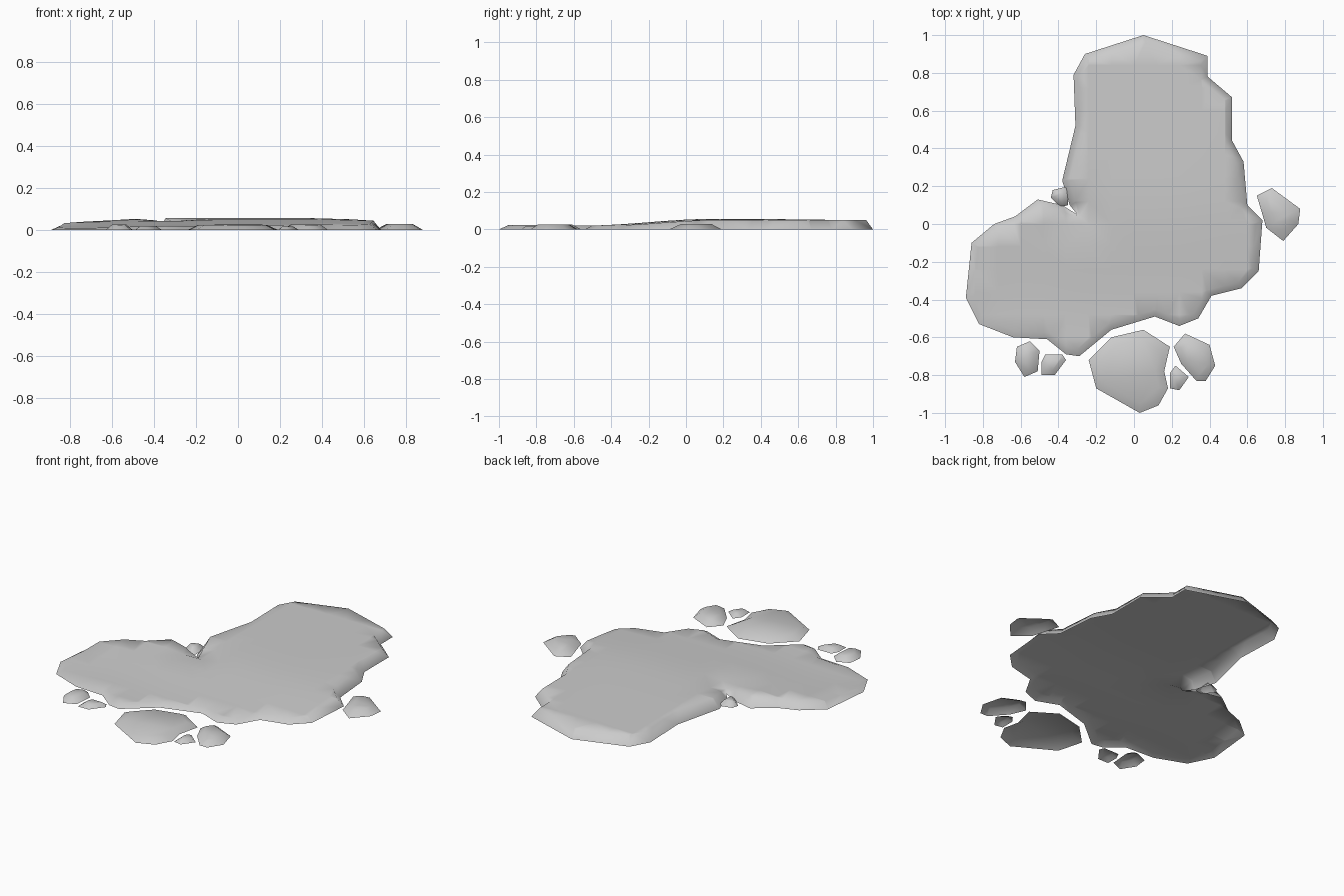
import bpy
import bmesh
import math
from mathutils import Vector

default_cube = bpy.data.objects.get("Cube")
if default_cube:
    bpy.data.objects.remove(default_cube, do_unlink=True)

# One plain grey for the whole spill
grey = bpy.data.materials.new("light_grey")
grey.use_nodes = True
colour = (0.6, 0.6, 0.6, 1.0)
grey.diffuse_color = colour
grey.node_tree.nodes["Principled BSDF"].inputs["Base Color"].default_value = colour


def smoothstep(low, high, value):
    t = min(max((value - low) / (high - low), 0), 1)
    return t * t * (3 - 2 * t)


def slab_height(x, y):
    """Thin at the front and left lobe, thickest behind the middle."""
    z = 0.02 + 0.037 * smoothstep(-0.55, 0.15, y)
    z -= 0.012 * smoothstep(-0.3, -0.85, x)
    z -= 0.009 * smoothstep(0.3, 0.7, x)
    z -= 0.007 * smoothstep(0.2, 1, y)
    notch = math.hypot(x + 0.3, y - 0.05)
    return max(z - 0.035 * math.exp(-(notch / 0.08) ** 2), 0.006)


def inward_offset(points, width):
    """Move every corner of a clockwise outline inward."""
    result = []
    for i, point in enumerate(points):
        before = (point - points[i - 1]).normalized()
        after = (points[(i + 1) % len(points)] - point).normalized()
        normals = [Vector((d.y, -d.x)) for d in (before, after)]
        miter = normals[0] + normals[1]
        miter /= max(miter.length_squared / 2, 0.8)
        result.append(point + miter * width)
    return result


def build_shell(name, outline, bevel, height, grid=None):
    """Open-bottomed shell: sloping rim around a gently curved top."""
    points = [Vector(p) for p in outline]
    bm = bmesh.new()
    outer = [bm.verts.new((p.x, p.y, 0)) for p in points]
    inner = [bm.verts.new((p.x, p.y, 0)) for p in inward_offset(points, bevel)]
    count = len(points)
    for i in range(count):
        j = (i + 1) % count
        bm.faces.new((outer[i], outer[j], inner[j], inner[i]))
    top = [bm.faces.new(inner)]

    # Cut the top into a grid so that it can follow the height
    if grid:
        for axis in (Vector((1, 0, 0)), Vector((0, 1, 0))):
            for step in range(-8, 9):
                edges = {e for f in top for e in f.edges}
                verts = {v for f in top for v in f.verts}
                cut = bmesh.ops.bisect_plane(
                    bm, geom=list(verts) + list(edges) + top, dist=0.0001,
                    plane_co=axis * step * grid, plane_no=axis)
                top = [g for g in cut["geom"] if isinstance(g, bmesh.types.BMFace)]

    for v in {v for f in top for v in f.verts}:
        v.co.z = height(v.co.x, v.co.y)
    bmesh.ops.triangulate(bm, faces=bm.faces[:])
    for f in bm.faces:
        f.normal_update()
        if f.normal.z < 0:
            f.normal_flip()
        f.smooth = True

    mesh = bpy.data.meshes.new(name)
    bm.to_mesh(mesh)
    bm.free()
    mesh.materials.append(grey)
    obj = bpy.data.objects.new(name, mesh)
    bpy.context.collection.objects.link(obj)
    return obj


# Main slab, traced clockwise from its back tip
slab_outline = [
    (.05, 1), (.39, .89), (.39, .78), (.52, .67), (.52, .44), (.58, .33),
    (.6, .1), (.68, .02), (.66, -.25), (.57, -.34), (.41, -.38), (.34, -.5),
    (.24, -.54), (.11, -.49), (-.12, -.56), (-.29, -.7), (-.36, -.69),
    (-.46, -.61), (-.64, -.6), (-.82, -.53), (-.89, -.39), (-.86, -.1),
    (-.74, 0), (-.63, .04), (-.51, .13), (-.38, .1), (-.3, .05), (-.34, .1),
    (-.38, .23), (-.31, .52), (-.32, .79), (-.26, .9)]
build_shell("main_slab", slab_outline, 0.035, slab_height, grid=0.12)

# Loose pieces around the slab: outline, rim width, thickness
pieces = {
    "right_piece": ([(.65, .15), (.73, .19), (.88, .08), (.87, 0),
                     (.79, -.09), (.7, -.02), (.68, .05)], .045, .028),
    "large_front_piece": ([(-.12, -.6), (.05, -.56), (.19, -.65), (.16, -.78),
                           (.18, -.87), (.13, -.96), (.03, -1), (-.2, -.87),
                           (-.24, -.72)], .045, .026),
    "front_right_piece": ([(.27, -.58), (.4, -.64), (.43, -.75), (.38, -.83),
                           (.33, -.83), (.25, -.74), (.21, -.65)], .035, .027),
    "small_front_piece": ([(.22, -.75), (.29, -.81), (.24, -.88),
                           (.19, -.87), (.19, -.79)], .022, .02),
    "front_left_piece": ([(-.62, -.65), (-.55, -.62), (-.5, -.67),
                          (-.51, -.78), (-.58, -.81), (-.63, -.73)], .03, .027),
    "inner_left_piece": ([(-.47, -.69), (-.38, -.69), (-.36, -.72),
                          (-.42, -.8), (-.49, -.8), (-.49, -.73)], .025, .02),
    "notch_piece": ([(-.43, .18), (-.35, .2), (-.35, .1), (-.39, .09),
                     (-.44, .14)], .022, .03),
}
for name, (outline, bevel, thickness) in pieces.items():
    build_shell(name, outline, bevel,
                lambda x, y: thickness + 0.01 * min(y + 0.6, 0))
